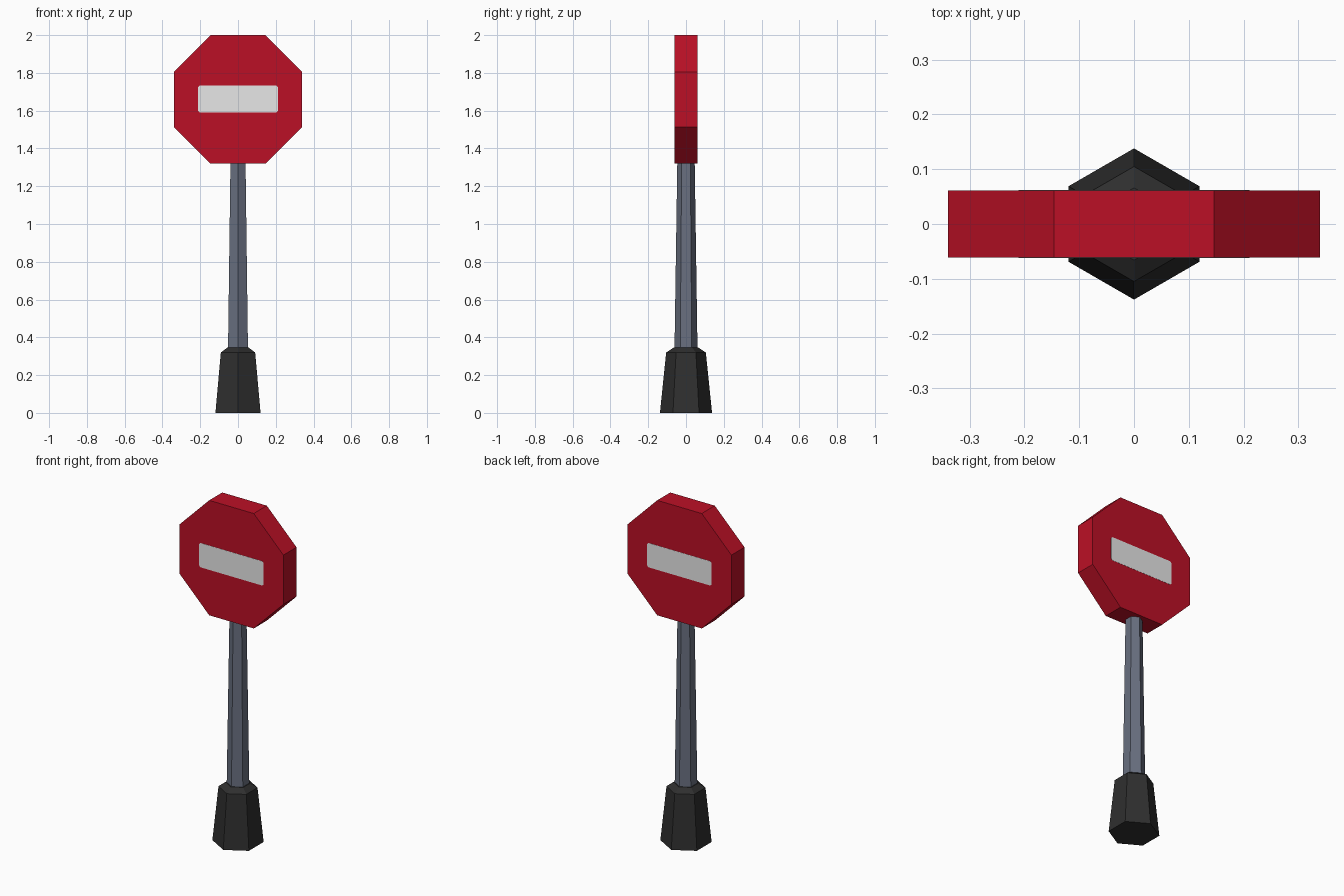
import bpy, bmesh, math

if "Cube" in bpy.data.objects:
    bpy.data.objects.remove(bpy.data.objects["Cube"])


def material(name, rgb):
    m = bpy.data.materials.new(name)
    m.diffuse_color = (*rgb, 1)
    m.use_nodes = True
    m.node_tree.nodes["Principled BSDF"].inputs["Base Color"].default_value = m.diffuse_color
    return m


red = material("sign red", (0.50, 0.005, 0.019))
white = material("bar white", (0.80, 0.80, 0.80))
grey = material("pole grey", (0.14, 0.16, 0.215))
black = material("base black", (0.028, 0.028, 0.028))


def finish(name, bm, mat):
    bmesh.ops.recalc_face_normals(bm, faces=bm.faces)
    mesh = bpy.data.meshes.new(name)
    bm.to_mesh(mesh)
    bm.free()
    mesh.materials.append(mat)
    obj = bpy.data.objects.new(name, mesh)
    bpy.context.collection.objects.link(obj)
    return obj


def hex_column(name, rings, mat):
    """Capped six-sided column from (radius, z) rings, corners on the y axis."""
    bm = bmesh.new()
    loops = [[bm.verts.new((r * math.sin(i * math.pi / 3), r * math.cos(i * math.pi / 3), z))
              for i in range(6)] for r, z in rings]
    for a, b in zip(loops, loops[1:]):
        for i in range(6):
            j = (i + 1) % 6
            bm.faces.new((a[i], a[j], b[j], b[i]))
    bm.faces.new(loops[0])
    bm.faces.new(loops[-1])
    return finish(name, bm, mat)


def chamfered_plate(name, w, h, c, zc, y0, y1, mat):
    """Upright plate: rectangle of half size w, h with corners cut by c."""
    pts = [(w, h - c), (w - c, h), (c - w, h), (-w, h - c),
           (-w, c - h), (c - w, -h), (w - c, -h), (w, c - h)]
    bm = bmesh.new()
    face = bm.faces.new([bm.verts.new((x, y0, zc + z)) for x, z in pts])
    ext = bmesh.ops.extrude_face_region(bm, geom=[face], use_keep_orig=True)
    new = [v for v in ext["geom"] if isinstance(v, bmesh.types.BMVert)]
    bmesh.ops.translate(bm, verts=new, vec=(0, y1 - y0, 0))
    return finish(name, bm, mat)


# Base and tapering pole
hex_column("base", [(0.138, 0), (0.105, 0.32), (0.066, 0.345)], black)
hex_column("pole", [(0.061, 0.33), (0.046, 1.33)], grey)

# Octagonal sign with a white bar on both faces
chamfered_plate("sign_board", 0.34, 0.34, 0.194, 1.66, -0.061, 0.061, red)
for name, s in (("front_bar", -1), ("back_bar", 1)):
    chamfered_plate(name, 0.211, 0.072, 0.009, 1.661, s * 0.060, s * 0.062, white)
